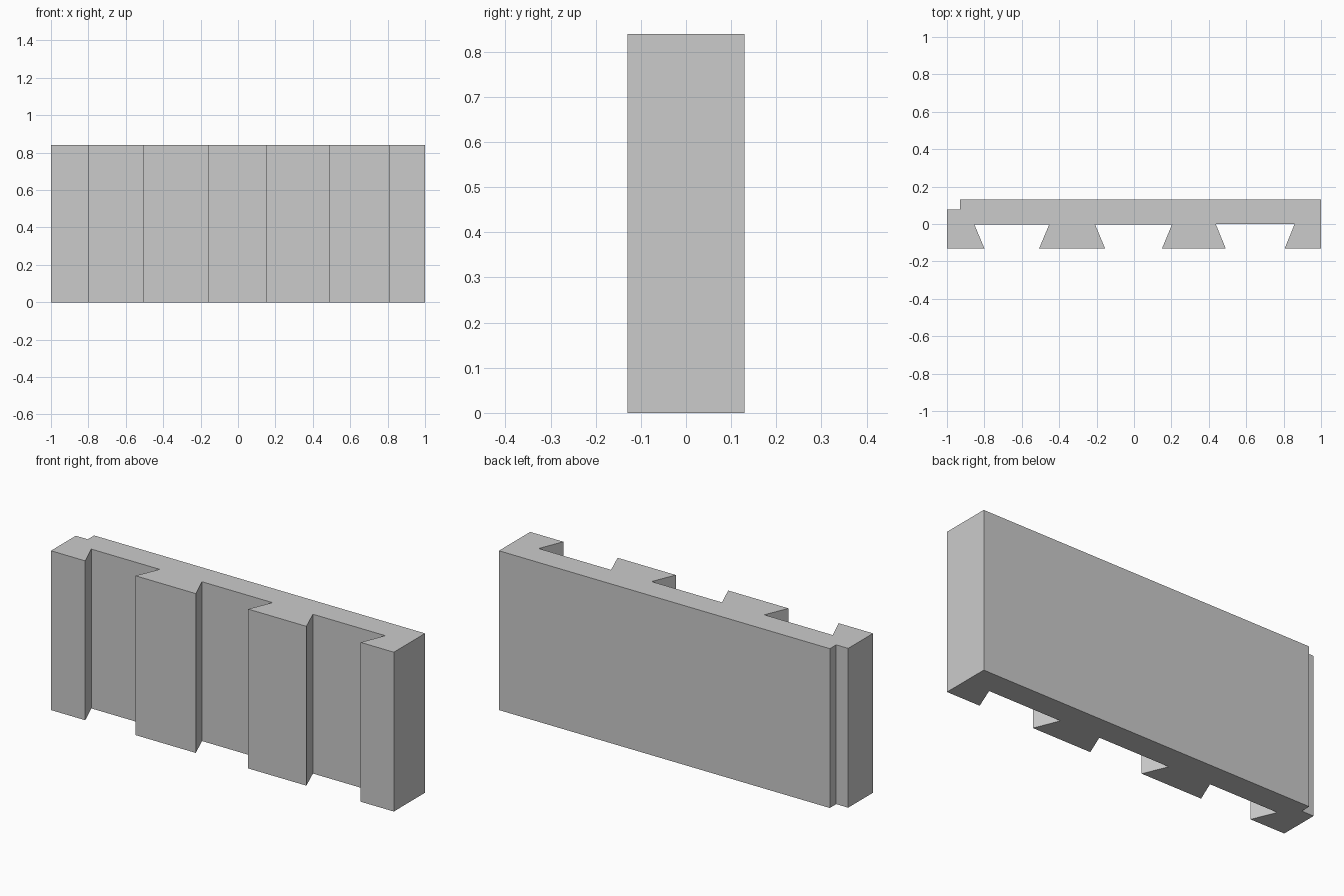
import bpy
import bmesh

cube = bpy.data.objects.get("Cube")
if cube:
    bpy.data.objects.remove(cube, do_unlink=True)

HEIGHT = 0.84
FRONT, BACK = -0.13, 0.13
FLARE = 0.053  # how far each groove widens on either side

# Plain grey material
grey = bpy.data.materials.new("light grey")
grey.use_nodes = True
colour = (0.6, 0.6, 0.6, 1)
grey.diffuse_color = colour
grey.node_tree.nodes["Principled BSDF"].inputs["Base Color"].default_value = colour

# Front edge of the profile with dovetail grooves: mouth left, mouth right, floor
grooves = [(-0.80, -0.507, -0.004), (-0.155, 0.15, -0.003), (0.49, 0.806, 0.0)]
profile = [(-1, FRONT)]
for left, right, floor in grooves:
    profile += [(left, FRONT), (left - FLARE, floor),
                (right + FLARE, floor), (right, FRONT)]

# Right end, back and the rebate at the left back corner
profile += [(1, FRONT), (1, BACK), (-0.93, BACK), (-0.93, 0.077), (-1, 0.077)]

# Extrude the profile upwards into the panel
bm = bmesh.new()
base = bm.faces.new([bm.verts.new((x, y, 0)) for x, y in profile])
result = bmesh.ops.extrude_face_region(bm, geom=[base], use_keep_orig=True)
top = [v for v in result["geom"] if isinstance(v, bmesh.types.BMVert)]
bmesh.ops.translate(bm, vec=(0, 0, HEIGHT), verts=top)
bmesh.ops.recalc_face_normals(bm, faces=bm.faces)

mesh = bpy.data.meshes.new("dovetail_panel")
bm.to_mesh(mesh)
bm.free()
mesh.materials.append(grey)
panel = bpy.data.objects.new("dovetail_panel", mesh)
bpy.context.collection.objects.link(panel)
